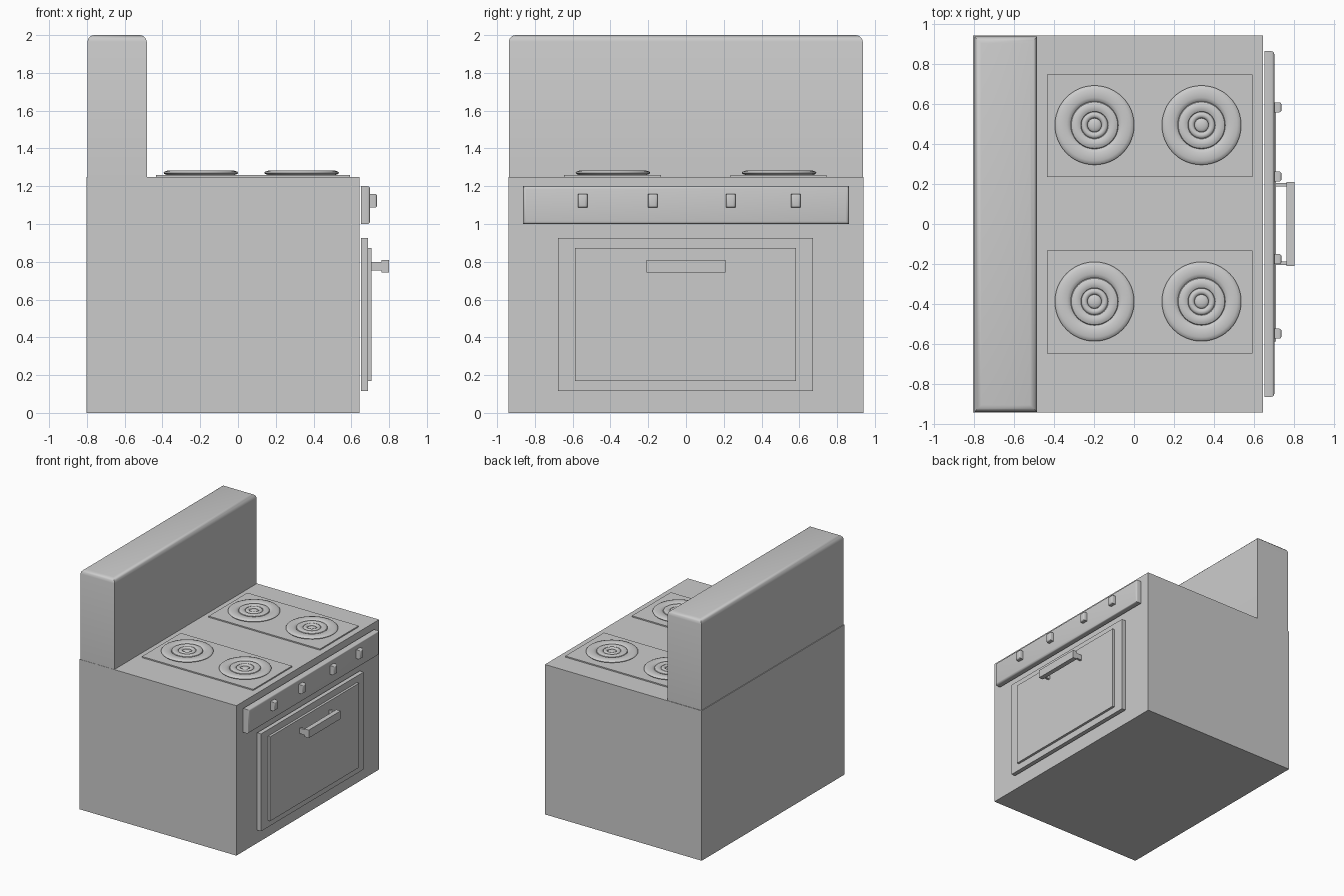
import bpy
import bmesh
import math

if "Cube" in bpy.data.objects:
    bpy.data.objects.remove(bpy.data.objects["Cube"])


def box(name, x, y, z, bevel=0.0, segments=3, pick=None):
    """Box from (min, max) ranges; pick chooses which edges get rounded."""
    bm = bmesh.new()
    bmesh.ops.create_cube(bm, size=1)
    for v in bm.verts:
        for i, (lo, hi) in enumerate((x, y, z)):
            v.co[i] = lo if v.co[i] < 0 else hi
    if bevel:
        edges = [e for e in bm.edges if pick is None or pick(e)]
        bmesh.ops.bevel(bm, geom=edges, offset=bevel, segments=segments,
                        profile=0.5, affect='EDGES', clamp_overlap=True)
    return finish(name, bm, bevel > 0)


def finish(name, bm, smooth):
    bmesh.ops.recalc_face_normals(bm, faces=bm.faces)
    mesh = bpy.data.meshes.new(name)
    bm.to_mesh(mesh)
    bm.free()
    ob = bpy.data.objects.new(name, mesh)
    bpy.context.collection.objects.link(ob)
    if smooth:
        bpy.ops.object.select_all(action='DESELECT')
        ob.select_set(True)
        bpy.context.view_layer.objects.active = ob
        bpy.ops.object.shade_smooth_by_angle(angle=math.radians(35))
    return ob


def ring(name, cx, cy, cz, radius, half_width, half_height, seg=48, sides=12):
    """Flattened torus lying on the hob."""
    bm = bmesh.new()
    grid = []
    for i in range(seg):
        a = math.tau * i / seg
        loop = []
        for j in range(sides):
            b = math.tau * j / sides
            r = radius + half_width * math.cos(b)
            loop.append(bm.verts.new((cx + r * math.cos(a), cy + r * math.sin(a),
                                      cz + half_height * math.sin(b))))
        grid.append(loop)
    for i in range(seg):
        p, q = grid[i], grid[(i + 1) % seg]
        for j in range(sides):
            k = (j + 1) % sides
            bm.faces.new((p[j], q[j], q[k], p[k]))
    return finish(name, bm, True)


def front_rim(hi):
    return lambda e: all(v.co.x > hi - 1e-4 for v in e.verts)


# Oven body and tall back panel with a softened top
box("oven_body", (-0.803, 0.643), (-0.94, 0.94), (0, 1.25))
box("back_panel", (-0.797, -0.483), (-0.938, 0.936), (1.25, 2.0), 0.035, 3,
    lambda e: all(v.co.z > 1.99 for v in e.verts))

# Control strip and its knobs
box("control_strip", (0.652, 0.70), (-0.862, 0.862), (1.0, 1.2), 0.015, 3,
    front_rim(0.70))
for n, y in enumerate((-0.547, -0.175, 0.237, 0.582)):
    box(f"knob_{n + 1}", (0.69, 0.736), (y - 0.025, y + 0.025), (1.087, 1.16),
        0.012, 3, front_rim(0.736))

# Oven door with raised inner panel
box("oven_door", (0.652, 0.688), (-0.678, 0.673), (0.115, 0.927))
box("door_panel", (0.685, 0.708), (-0.587, 0.583), (0.17, 0.873))

# Door handle on two posts
box("handle_bar", (0.76, 0.80), (-0.21, 0.21), (0.743, 0.81))
for side, y in (("left", -0.195), ("right", 0.195)):
    box(f"handle_post_{side}", (0.70, 0.765), (y - 0.009, y + 0.009), (0.755, 0.80))

# Two hob plates, each with two burners of concentric rings
for side, y0, y1, cy in (("left", -0.645, -0.133, -0.387), ("right", 0.235, 0.745, 0.493)):
    box(f"hob_plate_{side}", (-0.435, 0.592), (y0, y1), (1.245, 1.26))
    for pos, cx in (("rear", -0.197), ("front", 0.337)):
        tag = f"{pos}_{side}"
        for part, r, w in (("outer", 0.158, 0.04), ("middle", 0.092, 0.027),
                           ("inner", 0.051, 0.016)):
            ring(f"burner_{part}_{tag}", cx, cy, 1.271, r, w, 0.013)
        # domed burner centre
        bm = bmesh.new()
        bmesh.ops.create_uvsphere(bm, u_segments=24, v_segments=12, radius=1)
        for v in bm.verts:
            v.co = (cx + 0.035 * v.co.x, cy + 0.035 * v.co.y, 1.268 + 0.013 * v.co.z)
        finish(f"burner_centre_{tag}", bm, True)
